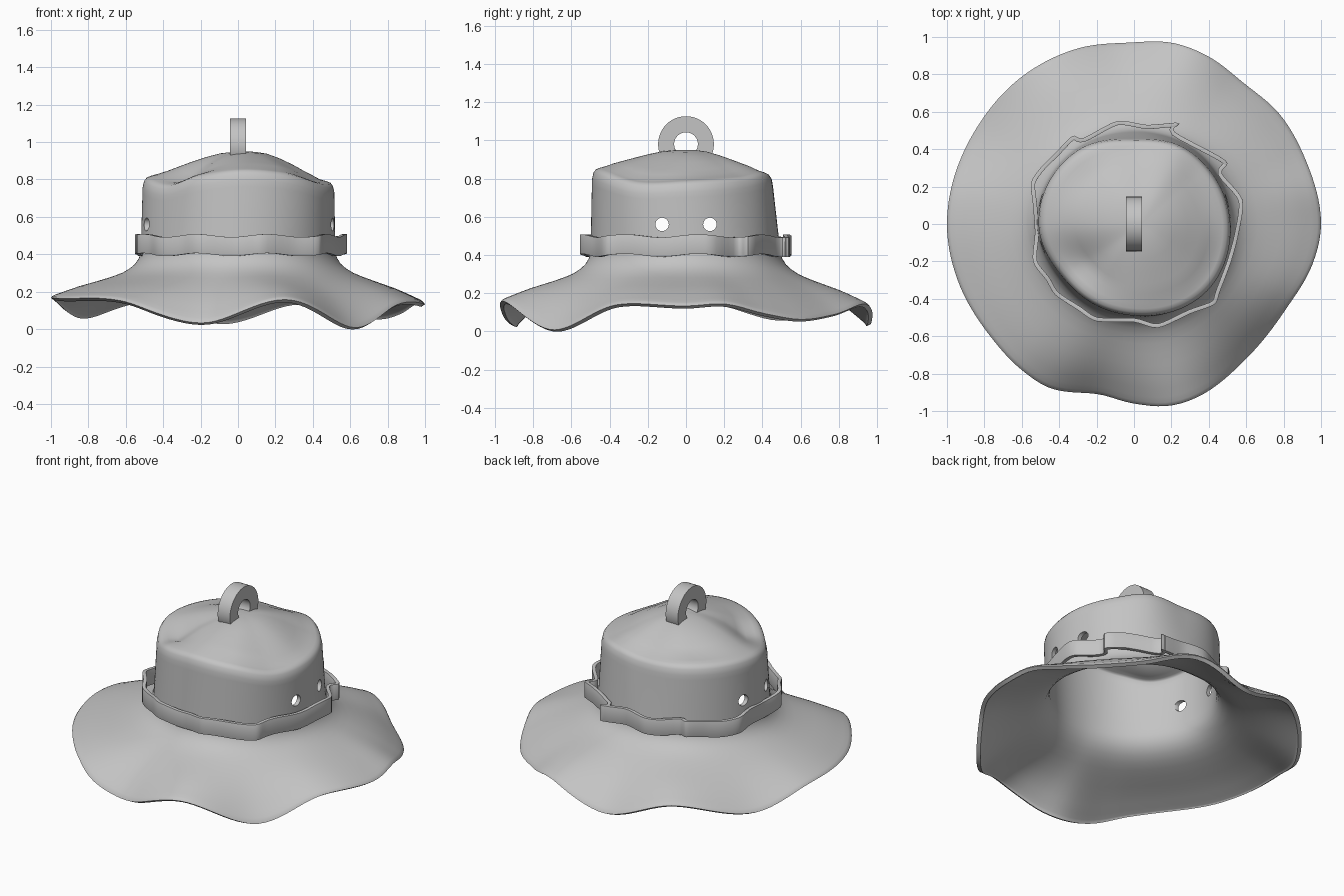
import bpy, bmesh, math
from mathutils import Vector

if "Cube" in bpy.data.objects:
    bpy.data.objects.remove(bpy.data.objects["Cube"])

grey = bpy.data.materials.new("fabric_grey")
grey.diffuse_color = (0.55, 0.55, 0.55, 1)
grey.use_nodes = True
grey.node_tree.nodes["Principled BSDF"].inputs["Base Color"].default_value = grey.diffuse_color
N = 144


def periodic(table):
    """Smooth closed interpolation of (degrees, value) pairs."""
    n = len(table)

    def pt(i):
        a, v = table[i % n]
        return a + 360 * (i // n), v

    def f(deg):
        deg = (deg - table[0][0]) % 360 + table[0][0]
        i = max(k for k in range(n) if table[k][0] <= deg)
        (a0, v0), (a1, v1), (a2, v2), (a3, v3) = [pt(i + k) for k in (-1, 0, 1, 2)]
        h = a2 - a1
        s = (deg - a1) / h
        m1, m2 = (v2 - v0) / (a2 - a0) * h, (v3 - v1) / (a3 - a1) * h
        return ((2*s**3 - 3*s*s + 1) * v1 + (s**3 - 2*s*s + s) * m1
                + (3*s*s - 2*s**3) * v2 + (s**3 - s*s) * m2)
    return f


def make_object(name, bm):
    me = bpy.data.meshes.new(name)
    bm.to_mesh(me)
    bm.free()
    ob = bpy.data.objects.new(name, me)
    bpy.context.collection.objects.link(ob)
    me.materials.append(grey)
    return ob


def activate(ob):
    bpy.ops.object.select_all(action='DESELECT')
    ob.select_set(True)
    bpy.context.view_layer.objects.active = ob


def apply_all(ob):
    activate(ob)
    for m in list(ob.modifiers):
        bpy.ops.object.modifier_apply(modifier=m.name)


def smooth(ob, deg):
    activate(ob)
    bpy.ops.object.shade_smooth_by_angle(angle=math.radians(deg))


# Outlines by direction: brim radius, brim edge height, crown base, crown top, rim height
outer = periodic([(0, 1), (20, .98), (37, .975), (52, .955), (66, .98), (78, .99), (92, .97),
                  (107, .985), (127, .99), (149, .986), (180, 1), (197, .99), (217, .975), (233, .985),
                  (243, .985), (258, .93), (270, .96), (281, .99), (291, .984), (310, .937),
                  (330, .93), (348, .98)])
edge = periodic([(0, .12), (12, .13), (25, .08), (38, .05), (54, .075), (72, .13), (95, .025),
                 (120, .14), (149, .055), (172, .145), (200, .15), (230, .14), (258, .02),
                 (285, .145), (312, -.005), (337, .125)])
base = periodic([(0, .52), (45, .515), (90, .495), (135, .51), (180, .52), (217, .495),
                 (270, .5), (315, .52)])
top = periodic([(0, .515), (37, .495), (60, .485), (90, .455), (127, .495), (180, .51),
                (217, .475), (245, .48), (270, .49), (318, .53)])
rim = periodic([(0, .79), (37, .81), (60, .835), (90, .82), (130, .83), (180, .815), (215, .775),
                (240, .82), (270, .855), (300, .84), (330, .785)])

# Hat shell: rows from brim edge up to crown apex
brim_rows = [(1, .158), (.985, .168), (.96, .175), (.9, .186), (.8, .205), (.68, .226), (.55, .245),
             (.42, .264), (.3, .283), (.2, .302), (.12, .325), (.06, .35), (.02, .38)]
wall_rows = [0, .12, .25, .4, .55, .7, .82, .91, 1]
cap_rows = [(.985, -.025), (.96, -.008), (.92, .0), (.86, .008)]
dome_rows = [(.76, .2), (.65, .37), (.52, .56), (.38, .76), (.24, .92), (.11, .985)]
dents = [(218, .74, .03), (135, .74, .02), (20, .72, .015)]


def hat_row(kind, row):
    out = []
    for j in range(N):
        d = 360 * j / N
        a = math.radians(d)
        R0, R1, h = base(d), top(d), rim(d)
        dx = 0
        if kind == "brim":
            t, zb = row
            r = R0 + (outer(d) - R0) * t
            z = zb + (edge(d) + .02 - .165) * t ** 2
        elif kind == "wall":
            r = R0 + (R1 - R0) * row
            z = .41 + (h - .06 - .41) * row
        elif kind == "cap":
            r, z = R1 * row[0], h + row[1]
        else:
            r = R1 * row[0]
            z = h + .008 + (.95 - h - .008) * row[1]
            dx = .04 * (1 - row[0])
            # Soft dents around the top
            for da, dr, depth in dents:
                off = (d - da + 180) % 360 - 180
                z -= depth * math.exp(-(off / 28) ** 2 - ((row[0] - dr) / .13) ** 2)
        out.append((r * math.cos(a) + dx, r * math.sin(a), z))
    return out


bm = bmesh.new()
rows = []
for kind, specs in (("brim", brim_rows), ("wall", wall_rows), ("cap", cap_rows), ("dome", dome_rows)):
    for s in specs:
        rows.append([bm.verts.new(c) for c in hat_row(kind, s)])
for lo, hi in zip(rows, rows[1:]):
    for j in range(N):
        k = (j + 1) % N
        bm.faces.new((lo[j], lo[k], hi[k], hi[j]))
apex = bm.verts.new((.04, 0, .95))
for j in range(N):
    bm.faces.new((rows[-1][j], rows[-1][(j + 1) % N], apex))
hat = make_object("hat_crown_and_brim", bm)
sol = hat.modifiers.new("thickness", 'SOLIDIFY')
sol.thickness, sol.offset = .025, -1

# Vent holes: two on each side, cut straight through
bm = bmesh.new()
for y in (-.125, .125):
    vs = bmesh.ops.create_cone(bm, cap_ends=True, segments=24, radius1=.035, radius2=.035, depth=1.6)["verts"]
    for v in vs:
        x, yy, z = v.co
        v.co = Vector((z, yy + y, .56 - x))
cutter = make_object("vent_cutter", bm)
cutter.hide_render = True
cut = hat.modifiers.new("vents", 'BOOLEAN')
cut.operation, cut.object, cut.solver = 'DIFFERENCE', cutter, 'EXACT'
apply_all(hat)
bpy.data.objects.remove(cutter)
smooth(hat, 65)

# Loose wavy band around the crown
P = [(.58, .13), (.47, .27), (.49, .34), (.22, .49), (.24, .54), (.07, .53), (-.09, .55), (-.27, .46),
     (-.33, .47), (-.42, .38), (-.5, .3), (-.55, .22), (-.54, .1), (-.53, -.05), (-.54, -.2),
     (-.47, -.3), (-.42, -.38), (-.3, -.46), (-.2, -.52), (0, -.525), (.13, -.555), (.3, -.48),
     (.43, -.43), (.46, -.36), (.52, -.2), (.56, -.05)]
P = [Vector(p) for p in P]
path = []
for i in range(len(P)):
    a, b, c, d = [P[(i + k) % len(P)] for k in (-1, 0, 1, 2)]
    for q in range(5):
        s = q / 5
        m1, m2 = (c - a) * .4, (d - b) * .4
        path.append((2*s**3 - 3*s*s + 1) * b + (s**3 - 2*s*s + s) * m1
                    + (3*s*s - 2*s**3) * c + (s**3 - s*s) * m2)
bm = bmesh.new()
levels = []
for z in (.398, .45, .5):
    levels.append([bm.verts.new((p.x, p.y, z + .008 * math.sin(9 * math.atan2(p.y, p.x) + .6)))
                   for p in path])
for lo, hi in zip(levels, levels[1:]):
    for j in range(len(path)):
        k = (j + 1) % len(path)
        bm.faces.new((lo[j], lo[k], hi[k], hi[j]))
band = make_object("hat_band", bm)
sol = band.modifiers.new("thickness", 'SOLIDIFY')
sol.thickness, sol.offset = .022, -1
bev = band.modifiers.new("soft_edge", 'BEVEL')
bev.width, bev.segments, bev.angle_limit = .007, 2, math.radians(60)
apply_all(band)
smooth(band, 45)

# Flat hanging ring on top
bm = bmesh.new()
S = 48
section = [(.062, -.044), (.146, -.044), (.146, .044), (.062, .044)]
loops = []
for i in range(S):
    a = 2 * math.pi * i / S
    loops.append([bm.verts.new((x, r * math.cos(a), .98 + r * math.sin(a))) for r, x in section])
for i in range(S):
    A, B = loops[i], loops[(i + 1) % S]
    for k in range(4):
        m = (k + 1) % 4
        bm.faces.new((A[k], A[m], B[m], B[k]))
bmesh.ops.recalc_face_normals(bm, faces=bm.faces)
ring = make_object("hanging_ring", bm)
smooth(ring, 35)
